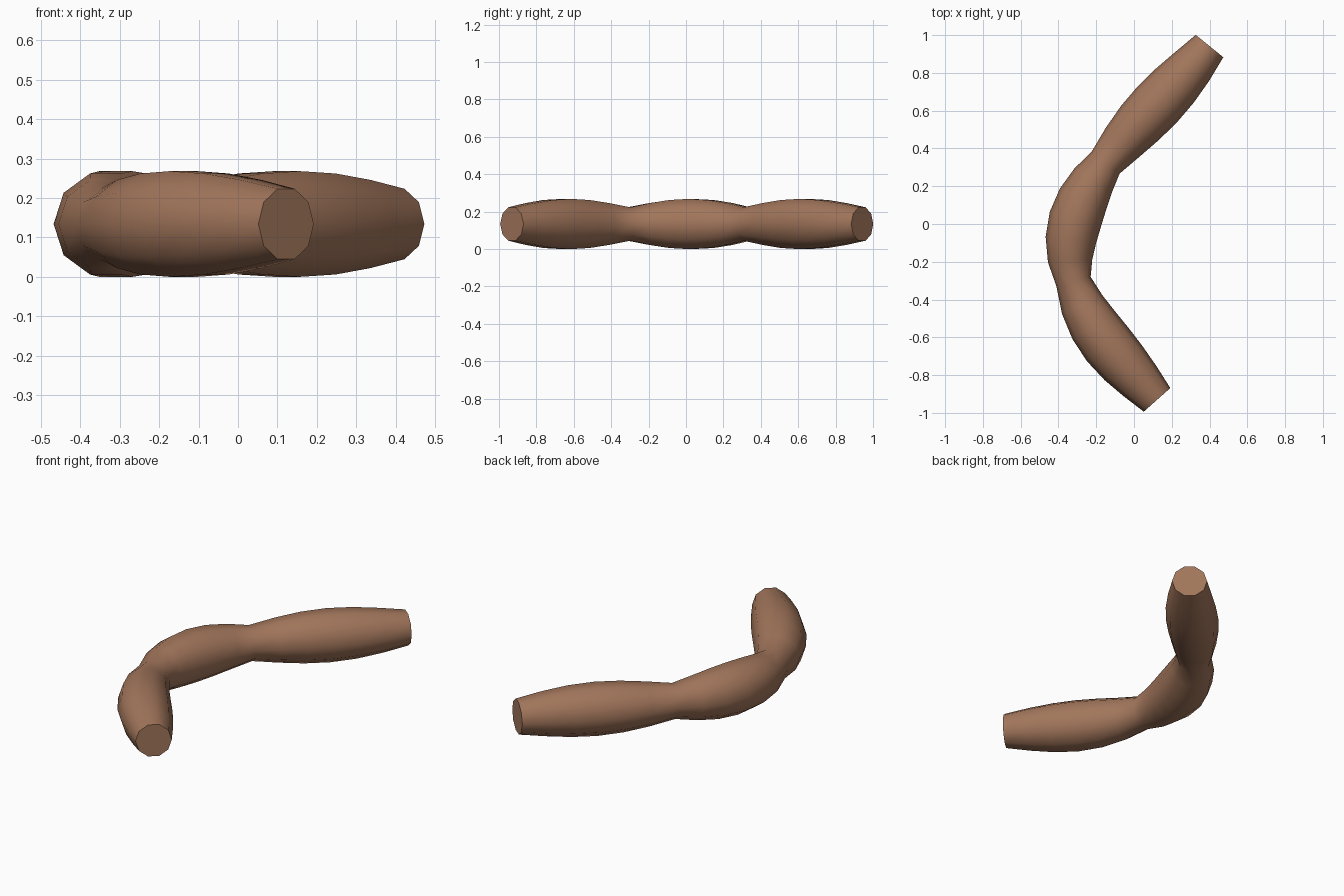
import bpy, bmesh, math
from mathutils import Vector
from mathutils.geometry import interpolate_bezier

cube = bpy.data.objects.get("Cube")
if cube:
    bpy.data.objects.remove(cube)

SIDES, STEPS = 10, 6
R_JOINT, R_BULGE = 0.094, 0.047
HEIGHT = 0.134

# Joints of the chain: position and direction of travel
joints = [((0.40, 0.942), (-0.63, -0.775)),
          ((-0.15, 0.325), (-0.62, -0.78)),
          ((-0.32, -0.305), (0.27, -0.96)),
          ((0.122, -0.931), (0.664, -0.747))]
joints = [(Vector((*p, HEIGHT)), Vector((*d, 0)).normalized()) for p, d in joints]

# Smooth centre line with a swelling radius on each link
path, radii = [], []
for i, ((p0, d0), (p1, d1)) in enumerate(zip(joints, joints[1:])):
    reach = (p1 - p0).length * 0.345
    pts = interpolate_bezier(p0, p0 + d0 * reach, p1 - d1 * reach, p1, STEPS + 1)
    for k in range(1 if i else 0, STEPS + 1):
        path.append(pts[k])
        radii.append(R_JOINT + R_BULGE * math.sin(math.pi * k / STEPS))

# Skin the rings into one closed tube
bm = bmesh.new()
rings = []
last = len(path) - 1
for i, (p, r) in enumerate(zip(path, radii)):
    if i % STEPS == 0:
        tangent = joints[i // STEPS][1]
    else:
        tangent = (path[i + 1] - path[i - 1]).normalized()
    side = tangent.cross(Vector((0, 0, 1)))
    ring = []
    for s in range(SIDES):
        a = 2 * math.pi * s / SIDES
        ring.append(bm.verts.new(p + side * r * math.cos(a) + Vector((0, 0, r * math.sin(a)))))
    rings.append(ring)
for a, b in zip(rings, rings[1:]):
    for s in range(SIDES):
        t = (s + 1) % SIDES
        bm.faces.new((a[s], a[t], b[t], b[s]))
bm.faces.new(rings[0])
bm.faces.new(rings[last])
bmesh.ops.recalc_face_normals(bm, faces=bm.faces)

mesh = bpy.data.meshes.new("sausage_links")
bm.to_mesh(mesh)
bm.free()
sausage = bpy.data.objects.new("sausage_links", mesh)
bpy.context.collection.objects.link(sausage)

# Brown skin
skin = bpy.data.materials.new("sausage_brown")
skin.use_nodes = True
color = (0.36, 0.18, 0.105, 1)
skin.diffuse_color = color
skin.node_tree.nodes["Principled BSDF"].inputs["Base Color"].default_value = color
mesh.materials.append(skin)

# Smooth skin, crisp cut ends
bpy.ops.object.select_all(action='DESELECT')
sausage.select_set(True)
bpy.context.view_layer.objects.active = sausage
bpy.ops.object.shade_smooth_by_angle(angle=math.radians(50))
